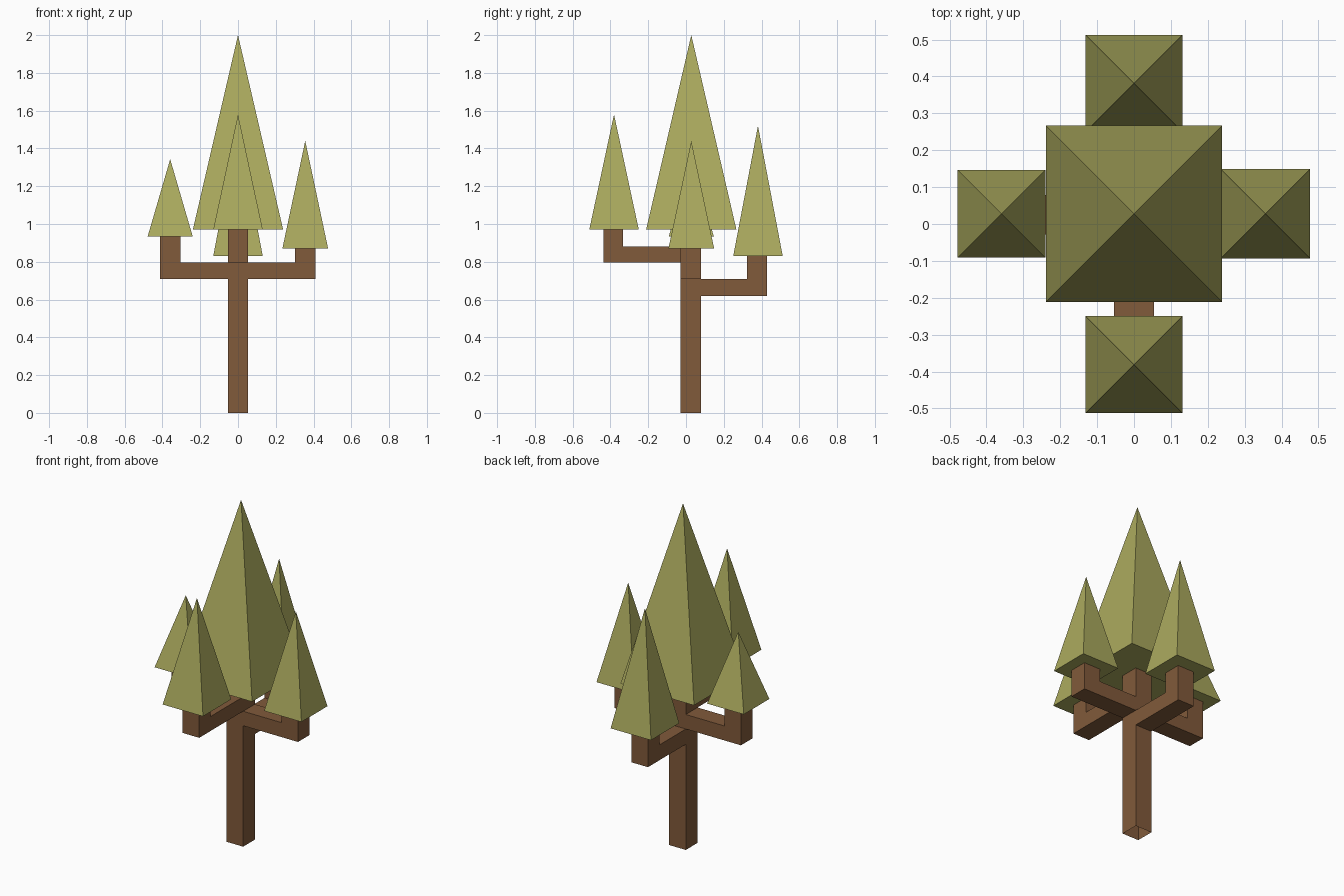
import bpy, bmesh, math
from mathutils import Vector

if "Cube" in bpy.data.objects:
    bpy.data.objects.remove(bpy.data.objects["Cube"])


def material(name, rgb):
    m = bpy.data.materials.new(name)
    m.diffuse_color = (*rgb, 1.0)
    m.use_nodes = True
    m.node_tree.nodes["Principled BSDF"].inputs["Base Color"].default_value = m.diffuse_color
    return m


BARK = material("brown bark", (0.220, 0.103, 0.043))
LEAF = material("olive green leaves", (0.407, 0.402, 0.112))

CY, H = 0.025, 0.054            # trunk centre in y, trunk half width
LEVELS = [0.0, 0.62, 0.71, 0.795, 0.88, 0.97]

# branch: direction, level index, reach of inner bend, reach of tip, tip height
BRANCHES = [
    ((-1, 0, 0), 2, 0.305, 0.412, 0.935),
    ((1, 0, 0), 2, 0.303, 0.410, 0.87),
    ((0, -1, 0), 3, 0.333, 0.437, 0.97),
    ((0, 1, 0), 1, 0.324, 0.430, 0.83),
]


def pick(faces, direction, center=None):
    """Face pointing most along direction (nearest to center if given)."""
    if center is not None:
        faces = [f for f in faces if f.normal.dot(direction) > 0.9]
        return min(faces, key=lambda f: (f.calc_center_median() - center).length)
    return max(faces, key=lambda f: f.normal.dot(direction))


def extrude_to(bm, face, axis, value):
    """Extrude a face until it lies at value along the axis."""
    new = bmesh.ops.extrude_discrete_faces(bm, faces=[face])["faces"][0]
    for v in new.verts:
        v.co += axis * (value - v.co.dot(axis))
    bm.normal_update()
    return new


# Trunk and branches: one skin, extruded from a square (open at the bottom)
bm = bmesh.new()
corners = [(-H, CY - H), (H, CY - H), (H, CY + H), (-H, CY + H)]
rings = [[bm.verts.new((x, y, z)) for x, y in corners] for z in LEVELS]
for lo, hi in zip(rings, rings[1:]):
    for i in range(4):
        j = (i + 1) % 4
        bm.faces.new((lo[i], lo[j], hi[j], hi[i]))
bm.normal_update()
UP = Vector((0, 0, 1))
for d, lvl, bend, reach, top in BRANCHES:
    d = Vector(d)
    mid = Vector((0, CY, (LEVELS[lvl] + LEVELS[lvl + 1]) / 2)) + d * H
    arm = extrude_to(bm, pick(bm.faces, d, mid), d, bend)
    tip = extrude_to(bm, arm, d, reach)
    sides = [f for e in tip.edges for f in e.link_faces if f is not tip]
    cap = extrude_to(bm, pick(sides, UP), UP, top)
    bm.faces.remove(cap)        # covered by the foliage base
mesh = bpy.data.meshes.new("trunk_and_branches")
bm.to_mesh(mesh)
bm.free()
mesh.materials.append(BARK)
bpy.context.collection.objects.link(bpy.data.objects.new("trunk_and_branches", mesh))


# Foliage: square pyramids
def foliage(name, x, y, half, base, apex):
    bpy.ops.mesh.primitive_cone_add(
        vertices=4, radius1=half * math.sqrt(2), radius2=0, depth=apex - base,
        location=(x, y, (base + apex) / 2), rotation=(0, 0, math.pi / 4))
    ob = bpy.context.object
    ob.name = name
    ob.data.materials.append(LEAF)


foliage("foliage_main", 0, 0.028, 0.239, 0.97, 2.0)
foliage("foliage_left", -0.359, 0.028, 0.119, 0.935, 1.343)
foliage("foliage_right", 0.356, 0.028, 0.121, 0.87, 1.44)
foliage("foliage_front", 0, -0.381, 0.131, 0.97, 1.58)
foliage("foliage_back", 0, 0.381, 0.131, 0.83, 1.52)
